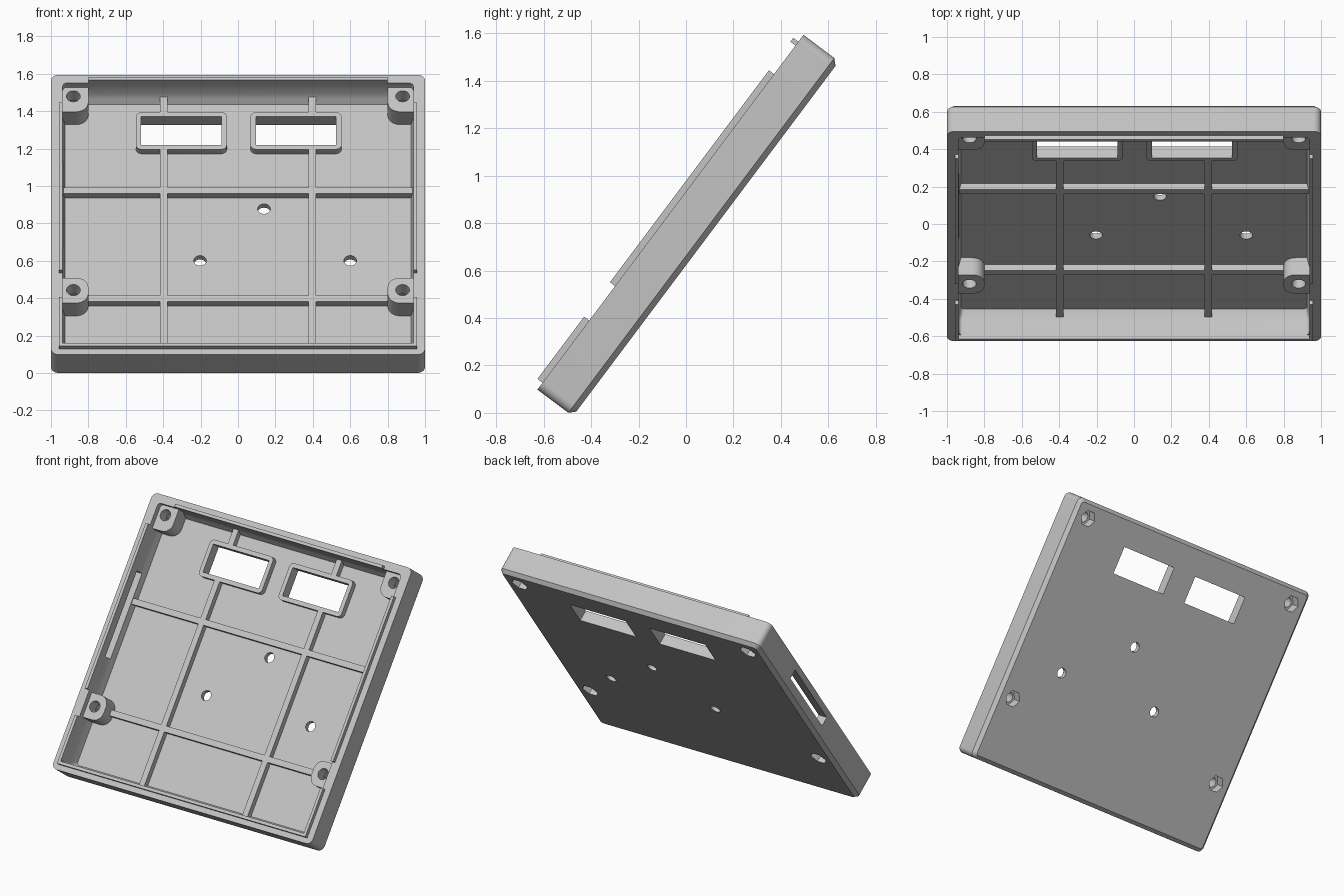
import bpy, bmesh, math
from mathutils import Matrix, Vector

cube = bpy.data.objects.get("Cube")
if cube:
    bpy.data.objects.remove(cube)

grey = bpy.data.materials.new("matte grey")
grey.use_nodes = True
grey.diffuse_color = (0.55, 0.55, 0.55, 1)
grey.node_tree.nodes["Principled BSDF"].inputs["Base Color"].default_value = (0.55, 0.55, 0.55, 1)

# Tray is modelled flat (z = 0 is its back), then tilted
HX, HY, DEPTH, CHAMFER = 1.0, 0.935, 0.187, 0.024
FLOOR, RIB_TOP, BOSS_TOP = 0.035, 0.075, 0.149
WALL_X, WALL_Y = 0.937, 0.879
TILT = Matrix.Translation((0, 0.084, 0.734)) @ Matrix.Rotation(math.atan2(4, 3), 4, 'X')
parts = []


def loft(name, rings):
    """Solid from stacked loops; each ring is (list of xy points, height)."""
    bm = bmesh.new()
    loops = [[bm.verts.new((x, y, z)) for x, y in pts] for pts, z in rings]
    n = len(loops[0])
    bm.faces.new(loops[0][::-1])
    bm.faces.new(loops[-1])
    for a, b in zip(loops, loops[1:]):
        for i in range(n):
            j = (i + 1) % n
            bm.faces.new((a[i], a[j], b[j], b[i]))
    bmesh.ops.recalc_face_normals(bm, faces=bm.faces)
    mesh = bpy.data.meshes.new(name)
    bm.to_mesh(mesh)
    bm.free()
    mesh.materials.append(grey)
    ob = bpy.data.objects.new(name, mesh)
    bpy.context.collection.objects.link(ob)
    return ob


def rounded(x0, x1, y0, y1, radii=(0, 0, 0, 0), steps=8):
    """Rectangle outline; radii start at the (+x, +y) corner, anticlockwise."""
    pts = []
    corners = [(x1, y1, -1, -1), (x0, y1, 1, -1), (x0, y0, 1, 1), (x1, y0, -1, 1)]
    for k, ((x, y, sx, sy), r) in enumerate(zip(corners, radii)):
        if r == 0:
            pts.append((x, y))
            continue
        for i in range(steps + 1):
            a = math.pi / 2 * (k + i / steps)
            pts.append((x + sx * r + r * math.cos(a), y + sy * r + r * math.sin(a)))
    return pts


def circle(cx, cy, r, n):
    return [(cx + r * math.cos(math.tau * i / n), cy + r * math.sin(math.tau * i / n))
            for i in range(n)]


def prism(name, pts, z0, z1):
    return loft(name, [(pts, z0), (pts, z1)])


def box(name, x0, x1, y0, y1, z0, z1):
    return prism(name, rounded(x0, x1, y0, y1), z0, z1)


def cut(ob, cutters):
    for c in cutters:
        c.hide_render = True
        m = ob.modifiers.new("cut", 'BOOLEAN')
        m.operation, m.solver, m.object = 'DIFFERENCE', 'EXACT', c
    bpy.context.view_layer.update()
    dg = bpy.context.evaluated_depsgraph_get()
    mesh = bpy.data.meshes.new_from_object(ob.evaluated_get(dg))
    ob.modifiers.clear()
    ob.data = mesh


def centred(hx, hy, r):
    return rounded(-hx, hx, -hy, hy, (r,) * 4)


# Cutters: cavity, windows, screw holes, side slot
cavity = loft("cavity_cutter", [(centred(0.925, 0.85, 0.02), FLOOR),
                                (centred(WALL_X, WALL_Y, 0.02), 0.09),
                                (centred(WALL_X, WALL_Y, 0.02), 0.3)])
WINDOWS = [-0.303, 0.31]
WIN_Y, WIN_HX, WIN_HY = 0.645, 0.215, 0.095
window_cutters = [box("window_cutter", x - WIN_HX, x + WIN_HX, WIN_Y - WIN_HY,
                      WIN_Y + WIN_HY, -0.1, 0.3) for x in WINDOWS]
hole_cutters = [prism("hole_cutter", circle(x, y, 0.034, 24), -0.1, 0.1)
                for x, y in [(-0.203, -0.193), (0.6, -0.193), (0.139, 0.153)]]
slot = box("slot_cutter", -1.1, -0.9, -0.15, 0.43, 0.08, 0.145)

screw_cutters = []
boss_specs = []
for side, sx in (("left", 1), ("right", -1)):
    for level, cy in (("lower", -0.475), ("upper", 0.82)):
        pair = [prism("screw_cutter", circle(sx * 0.88, cy, 0.037, 24), -0.1, 0.3),
                prism("nut_cutter", circle(sx * 0.88, cy, 0.057, 6), -0.1, 0.065)]
        screw_cutters += pair
        boss_specs.append((f"{level}_{side}_boss", sx, level, pair))

# Tray shell with chamfered back edge
tray = loft("tray", [(centred(HX - CHAMFER, HY - CHAMFER, 0.02), 0),
                     (centred(HX, HY, 0.04), CHAMFER),
                     (centred(HX, HY, 0.04), DEPTH)])
cut(tray, [cavity, slot] + window_cutters + hole_cutters + screw_cutters)
parts.append(tray)

# Screw bosses
for name, sx, level, pair in boss_specs:
    y0, y1 = (-0.562, -0.394) if level == "lower" else (0.716, 0.89)
    r_top = 0.065 if level == "lower" else 0
    x0, x1 = sorted((sx * 0.80, sx * 0.95))
    radii = (0, r_top, 0.065, 0) if sx > 0 else (r_top, 0, 0, 0.065)
    boss = prism(name, rounded(x0, x1, y0, y1, radii), 0.02, BOSS_TOP)
    cut(boss, pair)
    parts.append(boss)

# Window frames
for x, cutter, side in zip(WINDOWS, window_cutters, ("right", "left")):
    hx, hy = WIN_HX + 0.028, WIN_HY + 0.029
    frame = prism(f"{side}_window_frame",
                  rounded(x - hx, x + hx, WIN_Y - hy, WIN_Y + hy, (0.03,) * 4), 0.02, RIB_TOP)
    cut(frame, [cutter])
    parts.append(frame)

# Stiffening ribs
RIB = 0.02
for name, y, reach in (("upper_cross_rib", 0.246, 0.95), ("lower_cross_rib", -0.475, 0.81)):
    parts.append(box(name, -reach, reach, y - RIB, y + RIB, 0.02, RIB_TOP))
for side, sx in (("left", 1), ("right", -1)):
    x = sx * 0.398
    for name, y0, y1 in (("long_rib", -0.89, 0.53), ("short_rib", 0.76, 0.89)):
        parts.append(box(f"{side}_{name}", x - RIB, x + RIB, y0, y1, 0.02, RIB_TOP - 0.0005))

# Locating lips standing on the rim
LIP, LIP_LOW, LIP_TOP = 0.02, 0.18, 0.214
parts.append(box("bottom_lip", -WALL_X - LIP, WALL_X + LIP, -WALL_Y - LIP, -WALL_Y, LIP_LOW, LIP_TOP))
parts.append(box("top_lip", -0.8, 0.8, WALL_Y, WALL_Y + LIP, LIP_LOW, LIP_TOP))
for side, sx in (("left", 1), ("right", -1)):
    x0, x1 = sorted((sx * WALL_X, sx * (WALL_X + LIP)))
    for name, y0, y1 in (("lower_lip", -WALL_Y, -0.571), ("upper_lip", -0.389, 0.728)):
        parts.append(box(f"{side}_{name}", x0, x1, y0, y1, LIP_LOW, LIP_TOP))

# Remove cutters, tilt everything, shade
for c in [cavity, slot] + window_cutters + hole_cutters + screw_cutters:
    bpy.data.objects.remove(c)
bpy.ops.object.select_all(action='DESELECT')
for ob in parts:
    ob.data.transform(TILT)
    ob.select_set(True)
bpy.context.view_layer.objects.active = tray
bpy.ops.object.shade_smooth_by_angle(angle=math.radians(30))
